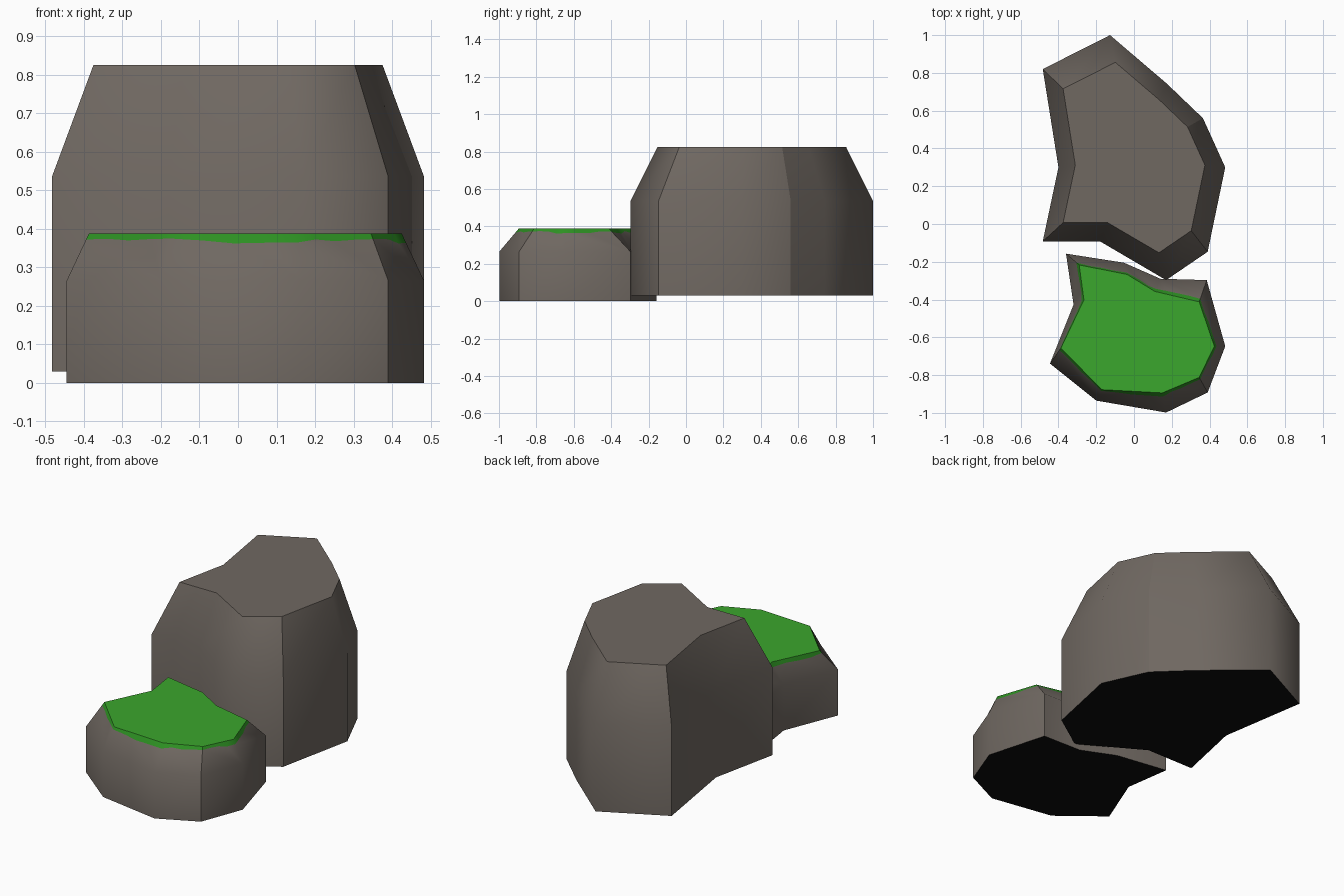
import bpy, bmesh, random
from mathutils import Vector

if "Cube" in bpy.data.objects:
    bpy.data.objects.remove(bpy.data.objects["Cube"])

random.seed(4)


def material(name, rgb):
    m = bpy.data.materials.new(name)
    m.diffuse_color = (*rgb, 1)
    m.use_nodes = True
    m.node_tree.nodes["Principled BSDF"].inputs["Base Color"].default_value = m.diffuse_color
    return m


stone = material("stone_brown_grey", (0.16, 0.138, 0.12))
under = material("underside_black", (0.004, 0.004, 0.004))
moss = material("moss_green", (0.044, 0.385, 0.026))
drip = material("moss_edge_green", (0.026, 0.28, 0.016))
STONE, UNDER, MOSS, DRIP = range(4)


def subdivide(outline, n):
    """Split every edge of a closed outline into n pieces."""
    pts = []
    for i, p in enumerate(outline):
        a, b = Vector(p), Vector(outline[(i + 1) % len(outline)])
        pts += [a.lerp(b, k / n) for k in range(n)]
    return pts


def rock(name, rings, corners, bands, top_mat):
    """Loft rings (an upper ring may be finer), cap both ends, crease chosen corners."""
    bm = bmesh.new()
    loops = [[bm.verts.new(p) for p in ring] for ring in rings]
    for lower, upper, mat in zip(loops, loops[1:], bands):
        n, k = len(lower), len(upper) // len(lower)
        for i in range(n):
            edge = [upper[(i * k + s) % len(upper)] for s in range(k + 1)]
            f = bm.faces.new([lower[i], lower[(i + 1) % n]] + edge[::-1])
            f.material_index = mat
    base, top = bm.faces.new(loops[0][::-1]), bm.faces.new(loops[-1])
    base.material_index, top.material_index = UNDER, top_mat
    bmesh.ops.recalc_face_normals(bm, faces=bm.faces)
    for f in bm.faces:
        f.smooth = f not in (base, top)
    # Crease the caps and the main vertical corners
    for e in list(base.edges) + list(top.edges):
        e.smooth = False
    for lower, upper in zip(loops, loops[1:]):
        step_low, step_up = len(lower) // len(loops[0]), len(upper) // len(loops[0])
        for c in corners:
            e = bm.edges.get((lower[c * step_low], upper[c * step_up]))
            e.smooth = False
    me = bpy.data.meshes.new(name)
    bm.to_mesh(me)
    bm.free()
    for m in (stone, under, moss, drip):
        me.materials.append(m)
    ob = bpy.data.objects.new(name, me)
    bpy.context.collection.objects.link(ob)
    return ob


def at(points, z):
    return [Vector((p[0], p[1], z)) for p in points]


# Tall bare rock: straight walls, then a taper to a flat top
tall = [(-0.483, -0.092), (-0.18, -0.092), (0.17, -0.297), (0.39, -0.147), (0.483, 0.30),
        (0.365, 0.56), (0.175, 0.742), (-0.127, 1.0), (-0.483, 0.82), (-0.40, 0.30)]
tall_top = [(x * 0.777, 0.353 + (y - 0.353) * 0.777) for x, y in tall]
rock("tall_rock", [at(tall, 0.03), at(tall, 0.535), at(tall_top, 0.825)],
     (0, 3, 5, 8), (STONE, STONE), STONE)

# Low rock with a moss cap whose lower border is ragged
low = [(-0.445, -0.739), (-0.20, -0.935), (0.17, -0.998), (0.39, -0.892), (0.483, -0.647),
       (0.385, -0.297), (0.14, -0.29), (-0.053, -0.205), (-0.36, -0.157), (-0.32, -0.427)]
low_top = [(-0.387, -0.657), (-0.17, -0.877), (0.15, -0.894), (0.345, -0.812), (0.425, -0.647),
           (0.345, -0.412), (0.11, -0.357), (-0.037, -0.267), (-0.29, -0.217), (-0.265, -0.402)]
shoulder, crown = at(low, 0.265), at(subdivide(low_top, 4), 0.388)
border = [c.lerp(s, random.uniform(0.1, 0.22))
          for s, c in zip(subdivide(shoulder, 4), crown)]
rock("mossy_rock", [at(low, 0.0), shoulder, border, crown],
     (0, 3, 5, 8), (STONE, STONE, DRIP), MOSS)
